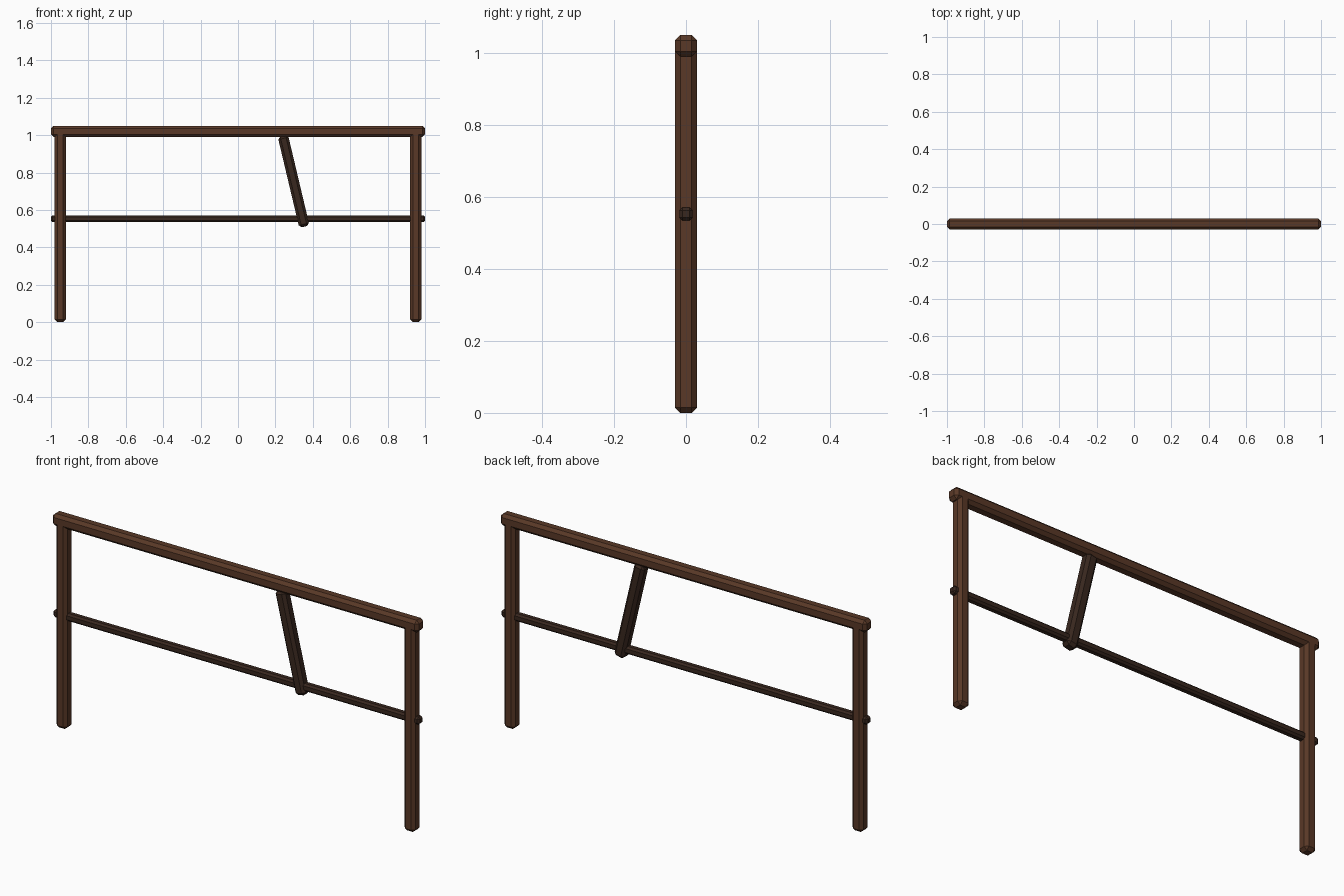
import bpy, bmesh, math
from mathutils import Matrix, Vector

if "Cube" in bpy.data.objects:
    bpy.data.objects.remove(bpy.data.objects["Cube"])


def material(name, rgb):
    m = bpy.data.materials.new(name)
    m.diffuse_color = (*rgb, 1)
    m.use_nodes = True
    m.node_tree.nodes["Principled BSDF"].inputs["Base Color"].default_value = m.diffuse_color
    return m


wood = material("brown_wood", (0.10, 0.04, 0.02))
dark = material("dark_wood", (0.04, 0.02, 0.013))


def beam(name, a, b, width, mat):
    """Square beam from a to b (in the xz plane) with every edge chamfered."""
    a, b = Vector((a[0], 0, a[1])), Vector((b[0], 0, b[1]))
    d = b - a
    bm = bmesh.new()
    bmesh.ops.create_cube(bm, size=1)
    bmesh.ops.scale(bm, vec=(width, width, d.length), verts=bm.verts)
    bmesh.ops.bevel(bm, geom=bm.edges[:], offset=width * 0.24, segments=1,
                    affect='EDGES')
    turn = Matrix.Rotation(math.atan2(d.x, d.z), 4, 'Y')
    bm.transform(Matrix.Translation((a + b) / 2) @ turn)
    mesh = bpy.data.meshes.new(name)
    bm.to_mesh(mesh)
    bm.free()
    mesh.materials.append(mat)
    obj = bpy.data.objects.new(name, mesh)
    bpy.context.collection.objects.link(obj)


# Posts
for side, x in (("left", -0.95), ("right", 0.95)):
    beam(side + "_post", (x, 0), (x, 1.02), 0.06, wood)

# Rails
beam("top_rail", (-1, 1.02), (1, 1.02), 0.06, wood)
beam("lower_rail", (-1, 0.553), (1, 0.553), 0.037, dark)

# Leaning brace
beam("brace", (0.24, 0.996), (0.355, 0.511), 0.056, dark)
